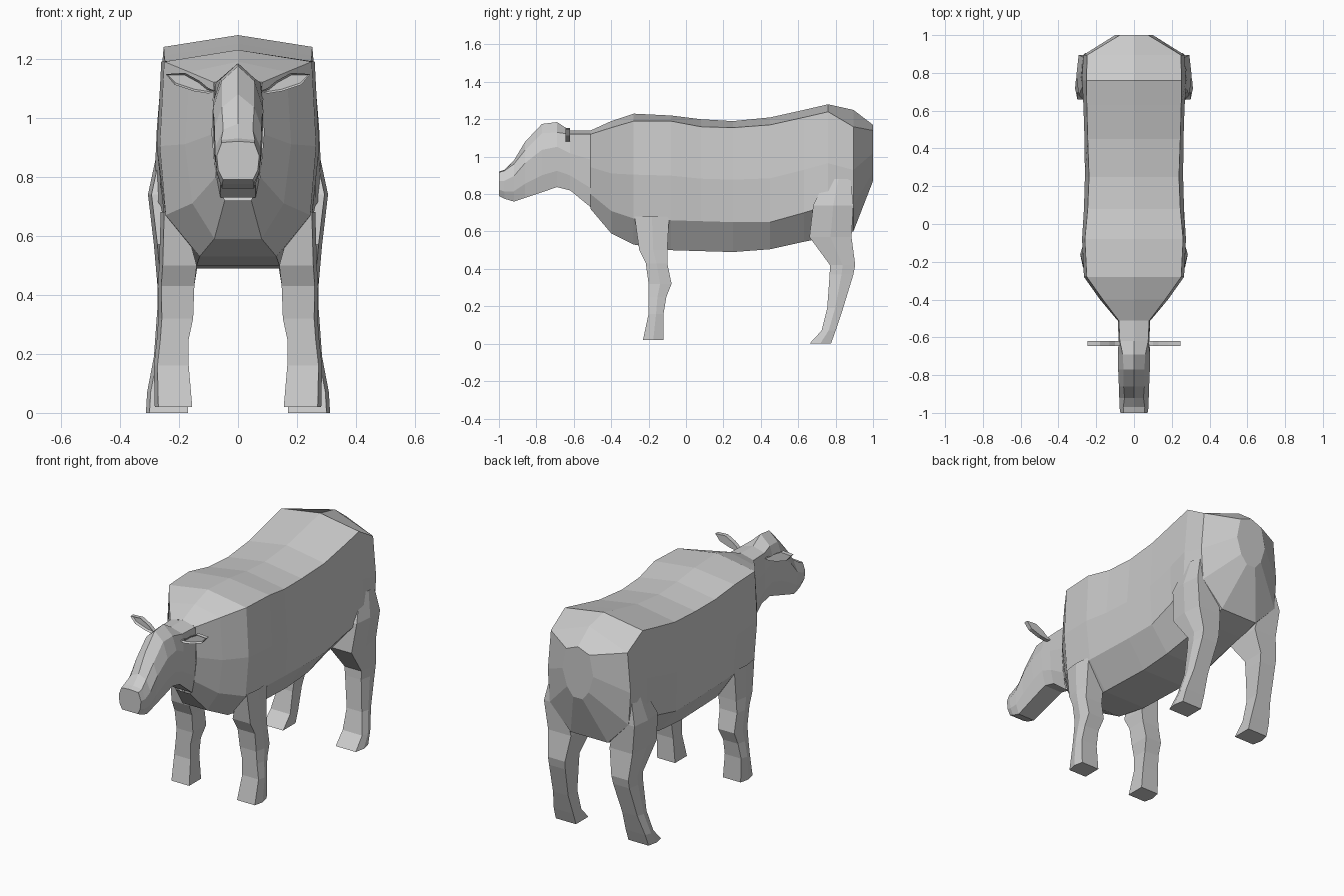
import bpy, bmesh
from mathutils import Vector


def finish(name, bm, mirror=False):
    bmesh.ops.remove_doubles(bm, verts=bm.verts, dist=0.0005)
    bmesh.ops.recalc_face_normals(bm, faces=bm.faces)
    me = bpy.data.meshes.new(name)
    bm.to_mesh(me)
    bm.free()
    ob = bpy.data.objects.new(name, me)
    bpy.context.collection.objects.link(ob)
    if mirror:
        ob.modifiers.new("Mirror", 'MIRROR').use_axis[0] = True
    return ob


def loft(name, rings, cap_start=True, cap_end=True, mirror=False):
    bm = bmesh.new()
    loops = [[bm.verts.new(p) for p in r] for r in rings]
    n = len(loops[0])
    for a, b in zip(loops, loops[1:]):
        for i in range(n):
            j = (i + 1) % n
            bm.faces.new((a[i], a[j], b[j], b[i]))
    if cap_start:
        bm.faces.new(loops[0])
    if cap_end:
        bm.faces.new(loops[-1])
    return finish(name, bm, mirror)


def full_ring(y, half):
    """Half outline from top centre to bottom centre, mirrored across x."""
    return [(x, y, z) for x, z in half] + [(-x, y, z) for x, z in half[-2:0:-1]]


# Body: y, top z, edge z, edge width, middle width, low z, low width, bottom z, bottom width
body = [
    (-0.51, 1.14, 1.12, 0.082, 0.088, 0.80, 0.075, 0.72, 0.045),
    (-0.40, 1.19, 1.155, 0.165, 0.18, 0.71, 0.155, 0.59, 0.08),
    (-0.28, 1.23, 1.19, 0.25, 0.265, 0.67, 0.245, 0.53, 0.13),
    (-0.08, 1.22, 1.19, 0.26, 0.275, 0.66, 0.25, 0.50, 0.14),
    (0.08, 1.20, 1.16, 0.245, 0.265, 0.655, 0.25, 0.495, 0.14),
    (0.25, 1.19, 1.155, 0.238, 0.26, 0.65, 0.25, 0.49, 0.14),
    (0.45, 1.21, 1.17, 0.245, 0.262, 0.65, 0.25, 0.505, 0.14),
    (0.63, 1.25, 1.21, 0.25, 0.268, 0.70, 0.262, 0.545, 0.13),
    (0.76, 1.28, 1.24, 0.252, 0.275, 0.74, 0.285, 0.57, 0.13),
    (0.895, 1.25, 1.16, 0.248, 0.268, 0.74, 0.255, 0.60, 0.12),
    (1.00, 1.17, 1.14, 0.075, 0.10, 0.92, 0.07, 0.87, 0.03),
]
rings = []
for y, zt, ze, we, wm, zl, wl, zb, wb in body:
    zm = ze + (zl - ze) * 0.55
    rings.append(full_ring(y, [(0, zt), (we, ze), (wm, zm), (wl, zl), (wb, zb), (0, zb)]))
loft("body", rings, cap_start=False)

# Neck and head: y, top z, bottom z, side width, brow width, brow drop
head = [
    (-0.51, 1.14, 0.73, 0.085, 0.08, 0.02),
    (-0.62, 1.14, 0.82, 0.082, 0.075, 0.02),
    (-0.69, 1.185, 0.837, 0.085, 0.06, 0.055),
    (-0.77, 1.175, 0.81, 0.084, 0.055, 0.05),
    (-0.86, 1.08, 0.78, 0.080, 0.055, 0.045),
    (-0.92, 0.98, 0.76, 0.078, 0.05, 0.02),
    (-0.97, 0.93, 0.775, 0.077, 0.057, 0.005),
    (-1.00, 0.92, 0.79, 0.072, 0.055, 0.004),
]
rings = []
for y, zt, zb, w, wt, drop in head:
    h = zt - zb
    rings.append(full_ring(y, [(0, zt), (wt, zt - drop), (w, zb + h * 0.62),
                               (w * 0.93, zb + h * 0.25), (w * 0.7, zb), (0, zb)]))
loft("head", rings, cap_start=False)


# Legs: z, front y, back y, inner x, outer x, and a shallow ridge on the outside
def leg(name, rows, lean=0.0):
    rings = []
    for z, y0, y1, x0, x1 in rows:
        rings.append([(x0, y0, z), (x1 - 0.012, y0, z), (x1, (y0 + y1) / 2, z),
                      (x1 - 0.012, y1, z), (x0, y1, z)])
    loft(name, rings, cap_start=False, mirror=True)


leg("front_legs", [
    (0.68, -0.275, -0.09, 0.19, 0.262),
    (0.50, -0.25, -0.10, 0.14, 0.267),
    (0.43, -0.215, -0.10, 0.148, 0.272),
    (0.32, -0.20, -0.077, 0.152, 0.270),
    (0.25, -0.20, -0.105, 0.167, 0.275),
    (0.16, -0.20, -0.12, 0.167, 0.285),
    (0.02, -0.23, -0.12, 0.155, 0.282),
])
leg("hind_legs", [
    (0.88, 0.75, 0.88, 0.20, 0.275),
    (0.74, 0.68, 0.895, 0.16, 0.305),
    (0.57, 0.66, 0.885, 0.125, 0.285),
    (0.42, 0.77, 0.905, 0.15, 0.272),
    (0.37, 0.768, 0.895, 0.155, 0.272),
    (0.19, 0.755, 0.84, 0.175, 0.285),
    (0.07, 0.725, 0.80, 0.17, 0.308),
    (0.00, 0.66, 0.775, 0.17, 0.312),
])

# Ears: leaf outline, thickened, with a hollow front
outline = [(0.075, 1.09), (0.10, 1.082), (0.15, 1.09), (0.215, 1.112),
           (0.245, 1.148), (0.18, 1.152), (0.13, 1.125), (0.10, 1.10)]
bm = bmesh.new()
front = bm.faces.new([bm.verts.new((x, -0.645, z)) for x, z in outline])
ext = bmesh.ops.extrude_face_region(bm, geom=[front], use_keep_orig=True)
for v in [g for g in ext["geom"] if isinstance(g, bmesh.types.BMVert)]:
    v.co.y += 0.025
inner = bmesh.ops.inset_region(bm, faces=[front], thickness=0.007)
for v in front.verts:
    v.co += Vector((0, 0.012, 0))
finish("ears", bm, mirror=True)
